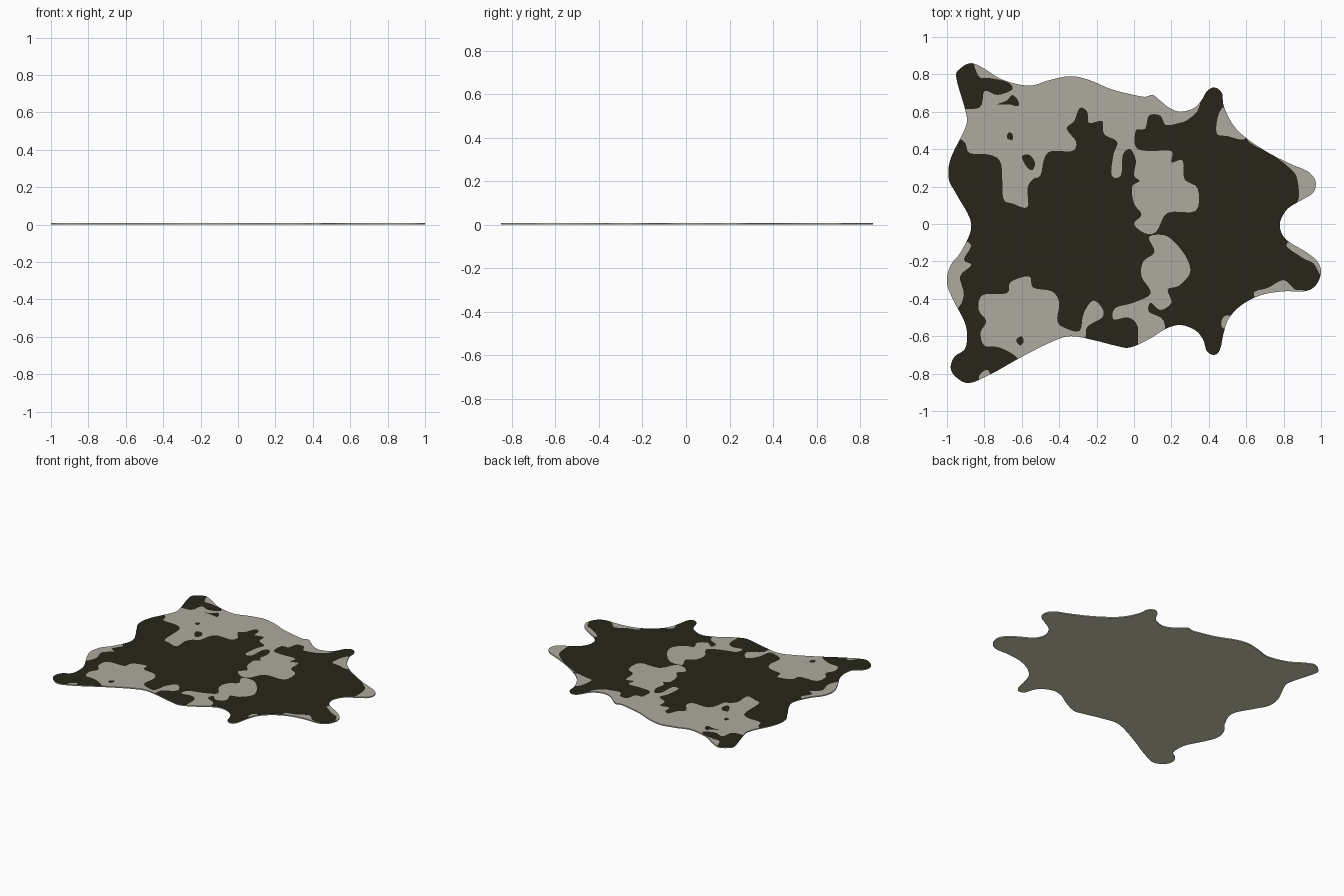
import bpy
import bmesh
from mathutils import Vector
from mathutils.geometry import delaunay_2d_cdt

THICKNESS = 0.008

cube = bpy.data.objects.get("Cube")
if cube:
    bpy.data.objects.remove(cube, do_unlink=True)


def make_material(name, colour):
    mat = bpy.data.materials.new(name)
    mat.use_nodes = True
    rgba = (*colour, 1.0)
    mat.diffuse_color = rgba
    shader = next(n for n in mat.node_tree.nodes if n.type == 'BSDF_PRINCIPLED')
    shader.inputs["Base Color"].default_value = rgba
    shader.inputs["Roughness"].default_value = 0.9
    return mat


def smooth_loop(points, steps):
    """Closed Catmull-Rom curve through points given in hundredths of a unit."""
    knots = [Vector(p) / 100 for p in points]
    count = len(knots)
    loop = []
    for i in range(count):
        before, start, end, after = (knots[(i + k) % count] for k in (-1, 0, 1, 2))
        for step in range(steps):
            t = step / steps
            tangent = end - before
            bend = 2 * before - 5 * start + 4 * end - after
            twist = 3 * (start - end) + after - before
            loop.append(start + (tangent * t + bend * t ** 2 + twist * t ** 3) / 2)
    return loop


def inside(point, loop):
    """Even-odd test for a point in a closed loop."""
    hit = False
    for a, b in zip(loop, loop[1:] + loop[:1]):
        if (a.y > point.y) != (b.y > point.y):
            if point.x < a.x + (point.y - a.y) * (b.x - a.x) / (b.y - a.y):
                hit = not hit
    return hit


# Silhouette of the hide, from the rear left leg clockwise
outline = [
    (-95, 78), (-93, 83), (-87, 86), (-80, 83), (-70, 77), (-56, 74), (-45, 77),
    (-34, 79), (-24, 77), (-12, 72), (0, 69), (6, 68), (10, 69), (14, 66),
    (19, 62), (25, 60), (32, 62), (36, 66), (39, 71), (43, 73), (47, 70),
    (48, 63), (53, 53), (60, 46), (72, 38), (84, 32), (93, 28), (97, 23),
    (96, 17), (90, 13), (82, 8), (78, 0), (81, -8), (92, -15), (98, -20),
    (100, -26), (97, -33), (91, -36), (80, -36), (68, -38), (58, -43),
    (51, -50), (48, -58), (46, -67), (43, -70), (39, -68), (37, -62),
    (33, -57), (25, -54), (17, -56), (9, -61), (-2, -66), (-10, -65),
    (-22, -62), (-34, -60), (-44, -63), (-60, -71), (-76, -80), (-88, -85),
    (-95, -82), (-98, -77), (-96, -71), (-90, -66), (-90, -54), (-97, -40),
    (-100, -31), (-98, -22), (-92, -14), (-87, 0), (-95, 16), (-99, 24),
    (-98, 35), (-90, 52), (-90, 60),
]

# Pale patches; they may run past the silhouette, which trims them
upper_flank = [
    (-110, 50), (-92, 45), (-88, 38), (-77, 37), (-71, 32), (-70, 14), (-65, 11),
    (-57, 9), (-57, 19), (-54, 24), (-50, 26), (-48, 35), (-44, 39), (-33, 39),
    (-31, 44), (-36, 51), (-32, 55), (-29, 62), (-25, 60), (-24, 54), (-17, 55),
    (-16, 48), (-9, 44), (-11, 37), (-12, 26), (-7, 26), (-6, 37), (-2, 40),
    (1, 34), (0, 26), (3, 23), (-1, 20), (0, 11), (4, 5), (0, 0), (6, -5),
    (12, -4), (18, 6), (33, 7), (34, 19), (27, 24), (26, 34), (20, 33), (20, 39),
    (8, 39), (1, 41), (1, 50), (6, 51), (8, 58), (14, 58), (17, 53), (24, 54),
    (29, 56), (35, 63), (34, 80), (10, 88), (-30, 95), (-60, 95), (-84, 90),
    (-83, 79), (-77, 78), (-68, 76), (-65, 72), (-73, 69), (-80, 71), (-83, 62),
    (-100, 61),
]
shoulder = [
    (8, -7), (16, -6), (22, -10), (28, -18), (30, -26), (24, -33), (18, -35),
    (20, -42), (14, -46), (9, -42), (8, -47), (16, -52), (15, -66), (3, -70),
    (2, -55), (-3, -50), (-11, -51), (-10, -45), (0, -42), (9, -37), (4, -28),
    (5, -20), (11, -15),
]
lower_flank = [
    (-81, -38), (-68, -37), (-66, -31), (-56, -28), (-54, -34), (-44, -36),
    (-40, -42), (-41, -52), (-36, -56), (-29, -57), (-27, -48), (-22, -41),
    (-17, -45), (-17, -50), (-25, -55), (-27, -63), (-40, -80), (-60, -82),
    (-62, -72), (-72, -66), (-80, -65), (-82, -58), (-79, -52), (-83, -46),
]
patches = [
    upper_flank, shoulder, lower_flank,
    # Rear edge
    [(-88, -10), (-91, -19), (-87, -22), (-93, -28), (-91, -38), (-96, -46),
     (-112, -45), (-112, -10)],
    # Left side of the neck and the left ear
    [(60, 46), (74, 37), (82, 31), (87, 25), (88, 13), (84, 7), (112, 5), (110, 40),
     (75, 55)],
    [(44, 49), (50, 47), (60, 46), (58, 62), (47, 62)],
    # Right side of the neck and the right ear
    [(64, -38), (72, -34), (80, -30), (86, -35), (92, -37), (80, -52)],
    [(82, -10), (90, -18), (96, -21), (102, -28), (112, -8)],
    [(47, -51), (51, -49), (58, -56), (48, -56)],
    # Rear right leg
    [(-83, -82), (-79, -78), (-77, -81), (-80, -90)],
]

# Dark spots lying within the pale flanks
spots = [
    [(-73, 64), (-68, 66), (-65, 69), (-62, 66), (-62, 63), (-67, 64)],
    [(-67, 49), (-65, 48), (-65, 45), (-68, 46)],
    [(-60, 36), (-56, 37), (-53, 33), (-54, 29), (-57, 30)],
    [(-63, -62), (-60, -60), (-59, -63), (-61, -65)],
]

edge_loop = smooth_loop(outline, 6)
patch_loops = [smooth_loop(p, 4) for p in patches]
spot_loops = [smooth_loop(p, 3) for p in spots]

# Cut the flat hide along every silhouette, patch and spot line
points, edges = [], []
for loop in [edge_loop] + patch_loops + spot_loops:
    first, size = len(points), len(loop)
    points += loop
    edges += [(first + i, first + (i + 1) % size) for i in range(size)]
cut = delaunay_2d_cdt(points, edges, [], 0, 1e-5)
cut_points, cut_faces = cut[0], cut[2]

bm = bmesh.new()
verts = [bm.verts.new((p.x, p.y, THICKNESS)) for p in cut_points]
for indices in cut_faces:
    centre = sum((cut_points[i] for i in indices), Vector((0, 0))) / len(indices)
    if not inside(centre, edge_loop):
        continue
    face = bm.faces.new([verts[i] for i in indices])
    face.normal_update()
    if face.normal.z < 0:
        face.normal_flip()
    pale = any(inside(centre, loop) for loop in patch_loops)
    spotted = any(inside(centre, loop) for loop in spot_loops)
    face.material_index = 1 if pale and not spotted else 0
bmesh.ops.delete(bm, geom=[v for v in bm.verts if not v.link_faces], context='VERTS')

mesh = bpy.data.meshes.new("hide_rug")
bm.to_mesh(mesh)
bm.free()
rug = bpy.data.objects.new("hide_rug", mesh)
bpy.context.collection.objects.link(rug)

for name, colour in (("dark_hair", (0.021, 0.019, 0.010)),
                     ("pale_hair", (0.42, 0.40, 0.345)),
                     ("leather_underside", (0.64, 0.62, 0.47))):
    mesh.materials.append(make_material(name, colour))

# Thickness down to the floor, with leather on the underside and rim
solid = rug.modifiers.new("thickness", 'SOLIDIFY')
solid.thickness = THICKNESS
solid.offset = -1
solid.material_offset = 2
solid.material_offset_rim = 2
